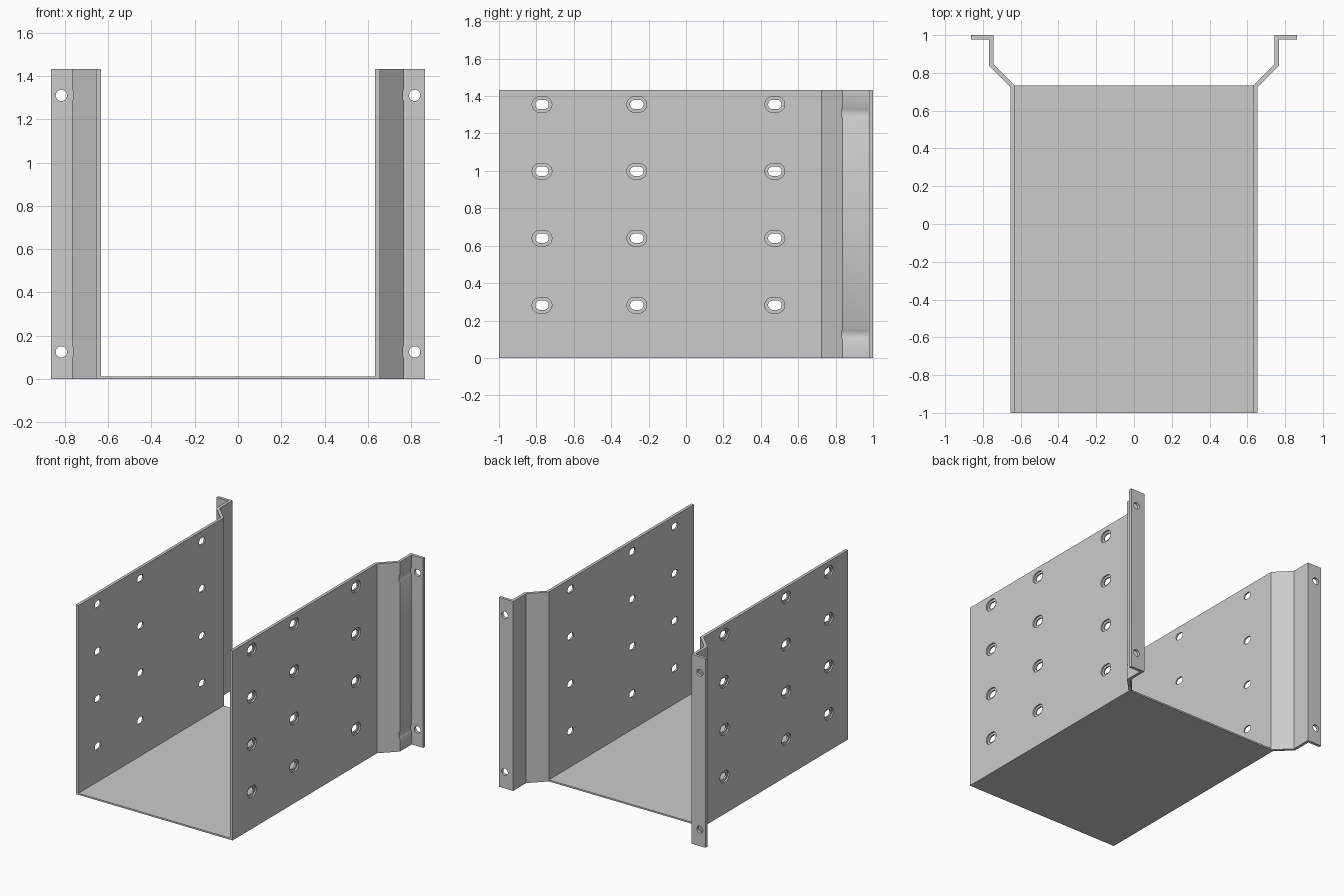
import bpy, bmesh
from math import cos, sin, pi
from mathutils import Vector

HEIGHT, SHEET, FLOOR_THICK = 1.432, 0.022, 0.012
WALL_X, WALL_END = 0.655, 0.725      # outer wall face and first bend
WEB_X, WEB_START = 0.767, 0.837      # outer web face and second bend
FLANGE_X = 0.864
BEND = SHEET * 0.414                 # shift of the inner bend lines

if "Cube" in bpy.data.objects:
    bpy.data.objects.remove(bpy.data.objects["Cube"])

steel = bpy.data.materials.new("plain grey steel")
steel.use_nodes = True
grey = (0.6, 0.6, 0.6, 1)
steel.diffuse_color = grey
steel.node_tree.nodes["Principled BSDF"].inputs["Base Color"].default_value = grey


def loft(bm, loops):
    """Closed solid through matching loops of points."""
    rings = [[bm.verts.new(p) for p in loop] for loop in loops]
    n = len(rings[0])
    for a, b in zip(rings, rings[1:]):
        for i in range(n):
            j = (i + 1) % n
            bm.faces.new((a[i], a[j], b[j], b[i]))
    bm.faces.new(rings[0][::-1])
    bm.faces.new(rings[-1])


def make_object(name, bm):
    bmesh.ops.recalc_face_normals(bm, faces=bm.faces)
    mesh = bpy.data.meshes.new(name)
    bm.to_mesh(mesh)
    bm.free()
    mesh.materials.append(steel)
    obj = bpy.data.objects.new(name, mesh)
    bpy.context.collection.objects.link(obj)
    return obj


def stadium(half_length, radius, steps=12):
    """Outline of a slot, or of a circle when the length equals the radius."""
    points = []
    for side in (1, -1):
        for i in range(steps + 1):
            a = -pi / 2 + pi * i / steps
            points.append((side * (half_length - radius + radius * cos(a)),
                           side * radius * sin(a)))
    return points


def circle(radius, steps=32):
    return [(radius * cos(2 * pi * i / steps), radius * sin(2 * pi * i / steps))
            for i in range(steps)]


def wall_profile(side):
    inner_wall, inner_web = WALL_X - SHEET, WEB_X - SHEET
    points = [(WALL_X, -1), (WALL_X, WALL_END), (WEB_X, WEB_START),
              (WEB_X, 1 - SHEET), (FLANGE_X, 1 - SHEET), (FLANGE_X, 1),
              (inner_web, 1), (inner_web, WEB_START + BEND),
              (inner_wall, WALL_END + BEND), (inner_wall, -1)]
    return [(side * x, y) for x, y in points]


def hole_cutter(side):
    bm = bmesh.new()
    # stepped slots, wide on the outside of the wall
    wide, narrow = stadium(0.053, 0.042), stadium(0.036, 0.025)
    step = WALL_X - SHEET / 2
    for y in (-0.77, -0.263, 0.475):
        for z in (0.282, 0.64, 0.998, 1.355):
            loft(bm, [[(side * x, y + u, z + v) for u, v in outline]
                      for x, outline in ((0.6, narrow), (step, narrow),
                                         (step, wide), (0.7, wide))])
    # flange holes with a tool clearance groove along the web
    groove, bolt = circle(0.057), circle(0.026)
    face = 1 - SHEET - 0.001
    for z in (0.125, 1.31):
        loft(bm, [[(side * 0.816 + u, y, z + v) for u, v in outline]
                  for y, outline in ((0.832, groove), (face, groove),
                                     (face, bolt), (1.05, bolt))])
    cutter = make_object("hole_cutter", bm)
    cutter.hide_render = True
    return cutter


# side walls with bent mounting flanges
for name, side in (("left_wall", 1), ("right_wall", -1)):
    bm = bmesh.new()
    loft(bm, [[(x, y, z) for x, y in wall_profile(side)] for z in (0, HEIGHT)])
    wall = make_object(name, bm)
    cutter = hole_cutter(side)
    cut = wall.modifiers.new("holes", "BOOLEAN")
    cut.operation, cut.solver, cut.object = "DIFFERENCE", "EXACT", cutter
    bpy.ops.object.select_all(action="DESELECT")
    wall.select_set(True)
    bpy.context.view_layer.objects.active = wall
    bpy.ops.object.modifier_apply(modifier=cut.name)
    bpy.data.objects.remove(cutter)
    bpy.ops.object.shade_smooth_by_angle(angle=0.5)

# floor plate between the walls
bm = bmesh.new()
half = WALL_X - SHEET
back = WALL_END + BEND
loft(bm, [[(-half, -1, z), (half, -1, z), (half, back, z), (-half, back, z)]
          for z in (0, FLOOR_THICK)])
make_object("floor_plate", bm)
